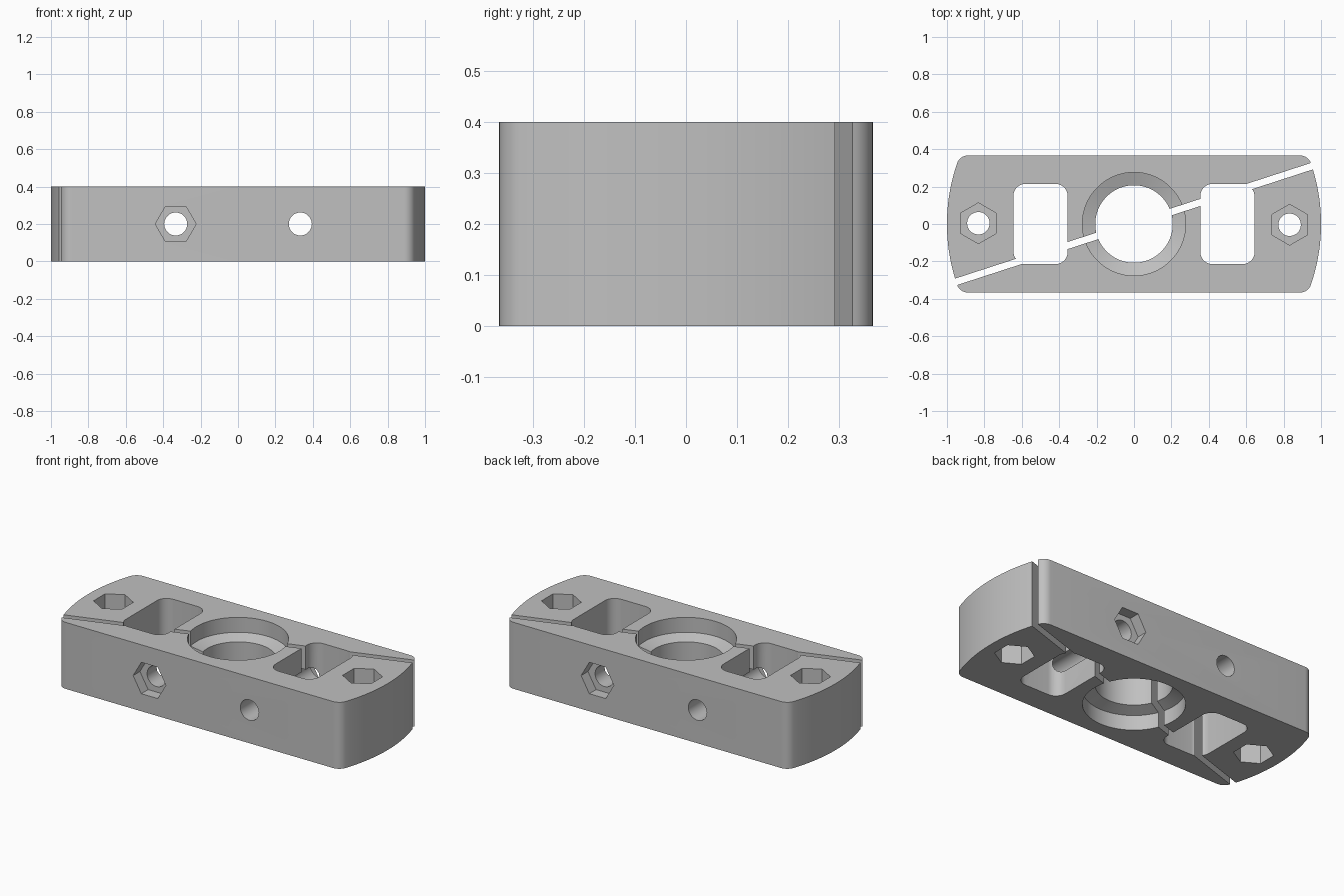
import bpy
import bmesh
from math import sin, cos, pi, sqrt, atan2, radians
from mathutils import Matrix, Vector

HEIGHT = 0.40
HALF_DEPTH = 0.366
SLIT_ANGLE = radians(18)
SLIT_WIDTH = 0.036

cube = bpy.data.objects.get("Cube")
if cube:
    bpy.data.objects.remove(cube, do_unlink=True)

grey = bpy.data.materials.new("machined grey")
grey.use_nodes = True
colour = (0.53, 0.53, 0.53, 1)
grey.diffuse_color = colour
grey.node_tree.nodes["Principled BSDF"].inputs["Base Color"].default_value = colour


def loft(name, sections, matrix=Matrix()):
    """Closed solid through matching rings, each given as (2D points, height)."""
    bm = bmesh.new()
    rings = [[bm.verts.new((x, y, z)) for x, y in pts] for pts, z in sections]
    for low, high in zip(rings, rings[1:]):
        for i in range(len(low)):
            j = (i + 1) % len(low)
            bm.faces.new((low[i], low[j], high[j], high[i]))
    bm.faces.new(rings[0][::-1])
    bm.faces.new(rings[-1])
    bm.transform(matrix)
    bmesh.ops.recalc_face_normals(bm, faces=bm.faces[:])
    mesh = bpy.data.meshes.new(name)
    bm.to_mesh(mesh)
    bm.free()
    mesh.materials.append(grey)
    obj = bpy.data.objects.new(name, mesh)
    bpy.context.collection.objects.link(obj)
    return obj


def arc(cx, cy, r, start, end, steps):
    return [(cx + r * cos(start + (end - start) * i / steps),
             cy + r * sin(start + (end - start) * i / steps)) for i in range(steps + 1)]


def ring(r, sides, turn=0.0):
    return arc(0, 0, r, turn, turn + 2 * pi, sides)[:-1]


def prism(name, pts, z0, z1, matrix=Matrix()):
    return loft(name, [(pts, z0), (pts, z1)], matrix)


def rounded_rect(cx, cy, hx, hy, r):
    pts = []
    for k, (sx, sy) in enumerate([(1, 1), (-1, 1), (-1, -1), (1, -1)]):
        pts += arc(cx + sx * (hx - r), cy + sy * (hy - r), r, k * pi / 2, (k + 1) * pi / 2, 8)
    return pts


# Outline: straight long sides, unit-radius ends, filleted corners
fillet = 0.06
fy = HALF_DEPTH - fillet
fx = sqrt((1 - fillet) ** 2 - fy ** 2)
a = atan2(fy, fx)
right_end = (arc(-fx + 2 * fx, -fy, fillet, -pi / 2, -a, 8)
             + arc(0, 0, 1, -a, a, 24)[1:-1]
             + arc(fx, fy, fillet, a, pi / 2, 8))
outline = right_end + [(-x, -y) for x, y in right_end]
body = prism("back_half", outline, 0, HEIGHT)

# Cutters
cutters = []

# Centre bore with a counterbore and sloped ledge at both faces
wide, narrow = ring(0.276, 96), ring(0.207, 96)
cutters.append(loft("bore_cutter", [
    (wide, -0.1), (wide, 0.09), (narrow, 0.115),
    (narrow, HEIGHT - 0.115), (wide, HEIGHT - 0.09), (wide, HEIGHT + 0.1)]))

for side in (-1, 1):
    # Windows either side of the bore
    cutters.append(prism("window_cutter",
                         rounded_rect(side * 0.5, 0.002, 0.145, 0.213, 0.065),
                         -0.1, HEIGHT + 0.1))
    # Vertical bolt holes with hexagonal pockets top and bottom
    place = Matrix.Translation((side * 0.832, 0.004, 0))
    cutters.append(prism("end_hole_cutter", ring(0.06, 40), -0.1, HEIGHT + 0.1, place))
    for z0, z1 in ((-0.1, 0.14), (HEIGHT - 0.14, HEIGHT + 0.1)):
        cutters.append(prism("end_hex_cutter", ring(0.109, 6, pi / 6), z0, z1, place))
    # Clamping bolt holes running front to back, hexagonal pocket on one face
    across = Matrix.Translation((side * 0.333, 0, HEIGHT / 2)) @ Matrix.Rotation(-pi / 2, 4, 'X')
    cutters.append(prism("clamp_hole_cutter", ring(0.0615, 40), -0.6, 0.6, across))
    if side > 0:
        cutters.append(prism("clamp_hex_cutter", ring(0.109, 6),
                             HALF_DEPTH - 0.065, 0.6, across))

# Slanted slit: remove everything in front of its rear wall
slit = [(-2, -2), (2, -2), (2, SLIT_WIDTH / 2), (-2, SLIT_WIDTH / 2)]
cutters.append(prism("slit_cutter", slit, -0.2, HEIGHT + 0.2,
                     Matrix.Rotation(SLIT_ANGLE, 4, 'Z')))

for cutter in cutters:
    cutter.hide_render = True
    mod = body.modifiers.new(cutter.name, 'BOOLEAN')
    mod.operation = 'DIFFERENCE'
    mod.solver = 'EXACT'
    mod.object = cutter

# Bake the cuts, then drop the cutters
bpy.context.view_layer.update()
graph = bpy.context.evaluated_depsgraph_get()
cut_mesh = bpy.data.meshes.new_from_object(body.evaluated_get(graph))
body.modifiers.clear()
body.data = cut_mesh
for cutter in cutters:
    bpy.data.objects.remove(cutter, do_unlink=True)

bpy.ops.object.select_all(action='DESELECT')
body.select_set(True)
bpy.context.view_layer.objects.active = body
bpy.ops.object.shade_smooth_by_angle(angle=radians(20))

# Front half is the back half turned half way round
front = body.copy()
front.data = body.data.copy()
front.name = "front_half"
front.rotation_euler.z = pi
bpy.context.collection.objects.link(front)
